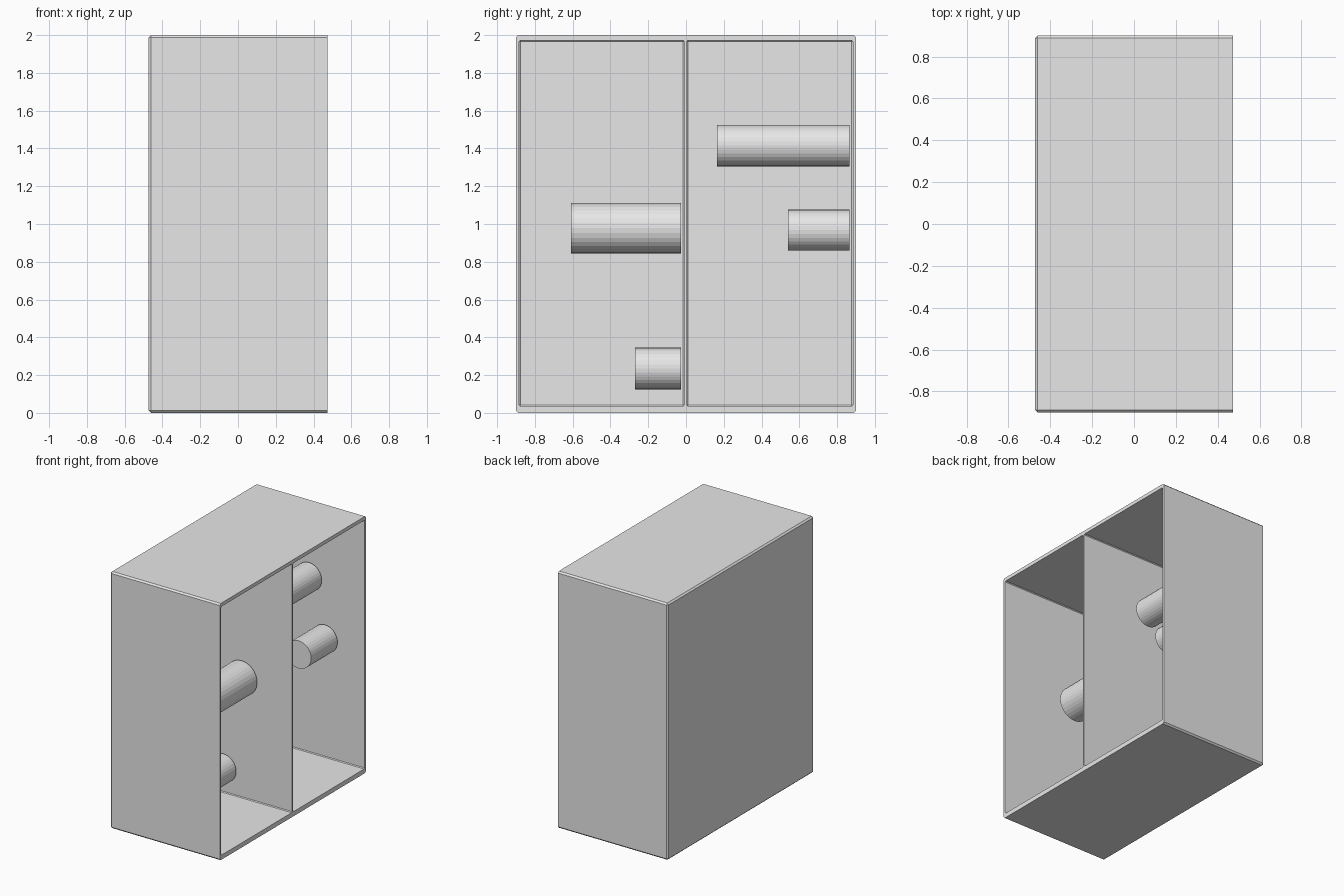
import bpy
import bmesh
from math import radians
from mathutils import Matrix, Vector

default = bpy.data.objects.get("Cube")
if default:
    bpy.data.objects.remove(default, do_unlink=True)

# Single plain grey finish
GREY = (0.8, 0.8, 0.8, 1.0)
grey = bpy.data.materials.new("light grey")
grey.use_nodes = True
grey.diffuse_color = GREY
grey.node_tree.nodes["Principled BSDF"].inputs["Base Color"].default_value = GREY


def add_object(name, bm):
    mesh = bpy.data.meshes.new(name)
    bm.to_mesh(mesh)
    bm.free()
    mesh.materials.append(grey)
    obj = bpy.data.objects.new(name, mesh)
    bpy.context.collection.objects.link(obj)
    return obj


def chamfered_box(name, low, high, chamfer):
    """Box with chamfered edges, except around its +x face."""
    low, high = Vector(low), Vector(high)
    bm = bmesh.new()
    bmesh.ops.create_cube(bm, size=1)
    bmesh.ops.scale(bm, vec=high - low, verts=bm.verts)
    bmesh.ops.translate(bm, vec=(low + high) / 2, verts=bm.verts)
    edges = [e for e in bm.edges
             if min(v.co.x for v in e.verts) < high.x - 0.001]
    bmesh.ops.bevel(bm, geom=edges, offset=chamfer, offset_type="OFFSET",
                    segments=1, affect="EDGES")
    return add_object(name, bm)


def rod(name, x, z, radius, y_start, y_end):
    """Round rod lying along y."""
    bm = bmesh.new()
    turn = Matrix.Rotation(radians(90), 4, "X")
    place = Matrix.Translation((x, (y_start + y_end) / 2, z))
    bmesh.ops.create_cone(bm, cap_ends=True, segments=32, radius1=radius,
                          radius2=radius, depth=y_end - y_start,
                          matrix=place @ turn)
    return add_object(name, bm)


# Cabinet shell: a box open on +x, hollowed into two compartments
DEPTH = 0.473
cabinet = chamfered_box("cabinet_shell", (-DEPTH, -0.9, 0), (DEPTH, 0.9, 2), 0.012)
compartments = {
    "front_compartment_cutter": (-0.883, -0.009),
    "back_compartment_cutter": (0.004, 0.883),
}
for name, (y_low, y_high) in compartments.items():
    cutter = chamfered_box(name, (-DEPTH + 0.02, y_low, 0.036),
                           (DEPTH + 0.1, y_high, 1.972), 0.006)
    cutter.hide_render = True
    cut = cabinet.modifiers.new(name, "BOOLEAN")
    cut.operation = "DIFFERENCE"
    cut.solver = "EXACT"
    cut.object = cutter
    bpy.context.view_layer.objects.active = cabinet
    bpy.ops.object.modifier_apply(modifier=name)
    bpy.data.objects.remove(cutter, do_unlink=True)

# Rods standing out from the divider and the back wall
rod("divider_upper_rod", 0.05, 0.978, 0.134, -0.61, -0.027)
rod("divider_lower_rod", -0.107, 0.235, 0.11, -0.27, -0.027)
rod("wall_upper_rod", 0.006, 1.415, 0.11, 0.163, 0.865)
rod("wall_lower_rod", 0.144, 0.968, 0.108, 0.54, 0.865)
